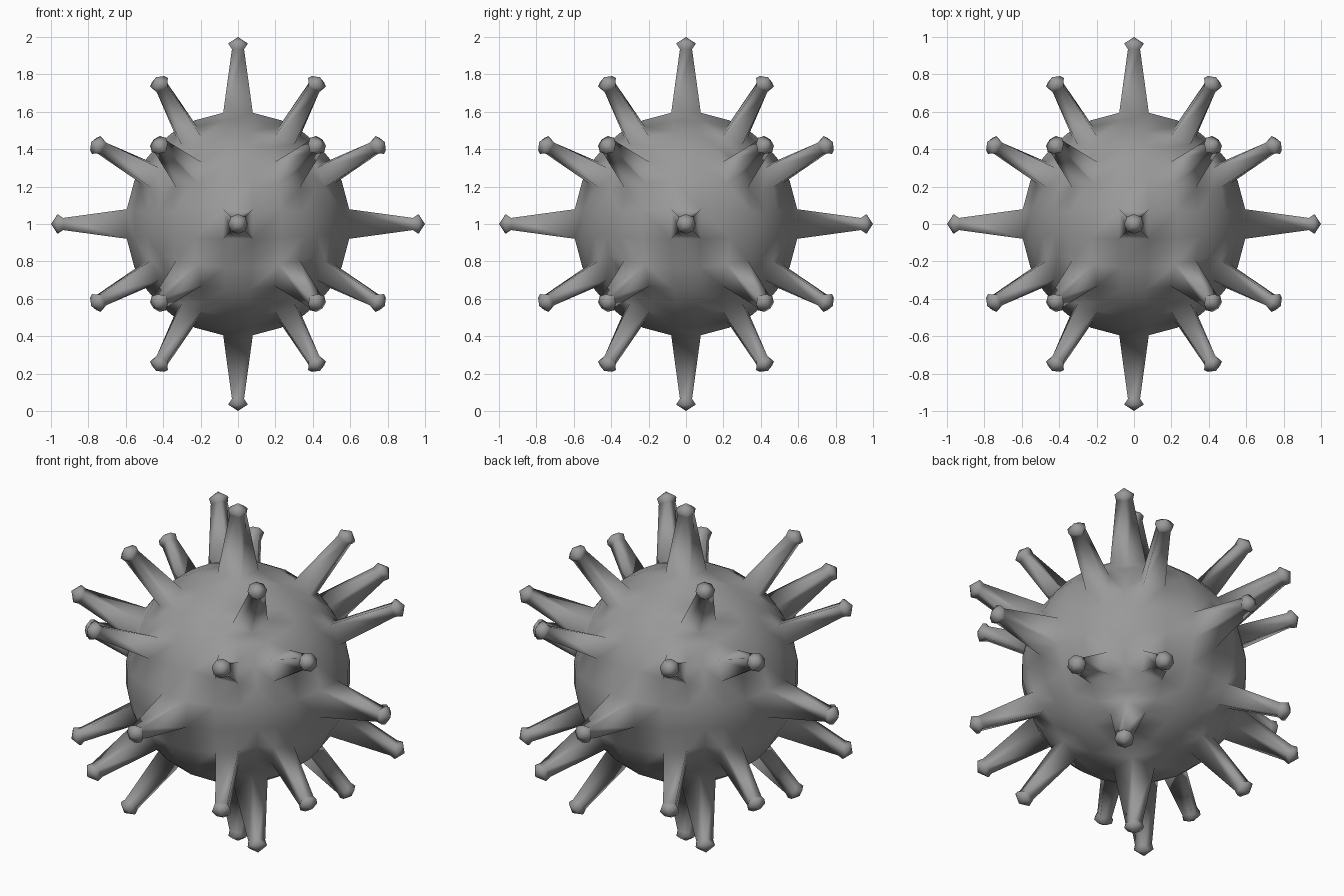
import bpy
import bmesh
import math
from mathutils import Matrix, Vector

cube = bpy.data.objects.get("Cube")
if cube:
    bpy.data.objects.remove(cube, do_unlink=True)

BODY_R = 0.605                      # radius of the round body
GRID = [-1, -0.71, -0.42, -0.133, 0.133, 0.42, 0.71, 1]
SPIKE_CELLS = {(3, 3), (1, 1), (1, 5), (5, 1), (5, 5)}

grey = bpy.data.materials.new("grey")
grey.use_nodes = True
colour = (0.32, 0.32, 0.32, 1)
grey.diffuse_color = colour
grey.node_tree.nodes["Principled BSDF"].inputs["Base Color"].default_value = colour


def add_spike(bm, face):
    """Replace a square body face with a tapering spike ending in a pointed knob."""
    base = list(face.verts)
    centre = face.calc_center_median()
    axis = centre.normalized()
    bm.faces.remove(face)

    # square neck
    out = []
    for v in base:
        offset = v.co - centre
        out.append((offset - axis * offset.dot(axis)).normalized())
    neck = [bm.verts.new(axis * 0.935 + o * 0.046) for o in out]

    # eight-sided knob rim and its point
    rim = []
    for i in range(4):
        middle = (out[i] + out[(i + 1) % 4]).normalized()
        for d in (out[i], middle):
            rim.append(bm.verts.new(axis * 0.965 + d * 0.053))
    tip = bm.verts.new(axis)

    for i in range(4):
        j = (i + 1) % 4
        a, b, c = rim[2 * i], rim[2 * i + 1], rim[2 * j]
        bm.faces.new((base[i], base[j], neck[j], neck[i]))
        bm.faces.new((neck[i], b, a))
        bm.faces.new((neck[i], neck[j], b))
        bm.faces.new((neck[j], c, b))
        bm.faces.new((a, b, tip))
        bm.faces.new((b, c, tip))


# six sides of a cube, rounded onto a sphere
bm = bmesh.new()
spike_faces = []
turns = [Matrix.Rotation(math.radians(90 * k), 3, 'X') for k in range(4)]
turns += [Matrix.Rotation(math.radians(a), 3, 'Y') for a in (90, -90)]
for turn in turns:
    rows = [[bm.verts.new(turn @ Vector((x, y, 1)).normalized() * BODY_R)
             for y in GRID] for x in GRID]
    for i in range(7):
        for j in range(7):
            f = bm.faces.new((rows[i][j], rows[i + 1][j],
                              rows[i + 1][j + 1], rows[i][j + 1]))
            if (i, j) in SPIKE_CELLS:
                spike_faces.append(f)
bmesh.ops.remove_doubles(bm, verts=bm.verts[:], dist=0.001)

for f in spike_faces:
    add_spike(bm, f)

bmesh.ops.recalc_face_normals(bm, faces=bm.faces[:])
for f in bm.faces:
    f.smooth = True
bmesh.ops.translate(bm, verts=bm.verts[:], vec=(0, 0, 1))

mesh = bpy.data.meshes.new("spiked_ball")
bm.to_mesh(mesh)
bm.free()
mesh.materials.append(grey)
ball = bpy.data.objects.new("spiked_ball", mesh)
bpy.context.collection.objects.link(ball)
